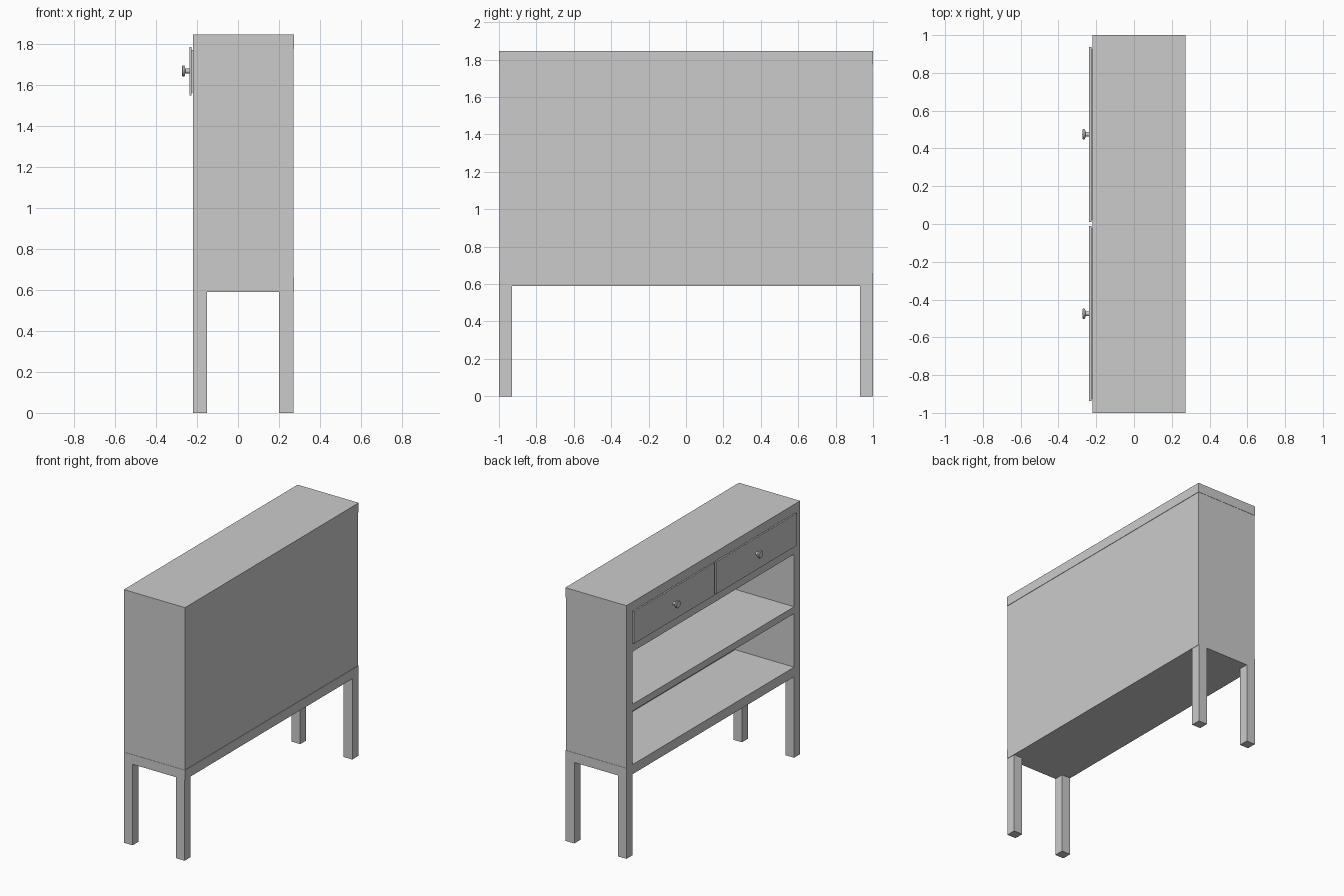
import bpy
import bmesh
from math import pi
from mathutils import Matrix

if "Cube" in bpy.data.objects:
    bpy.data.objects.remove(bpy.data.objects["Cube"])


def box(name, x, y, z):
    """Box from (min, max) ranges on each axis."""
    bm = bmesh.new()
    bmesh.ops.create_cube(bm, size=1)
    for v in bm.verts:
        for i, (lo, hi) in enumerate((x, y, z)):
            v.co[i] = lo if v.co[i] < 0 else hi
    me = bpy.data.meshes.new(name)
    bm.to_mesh(me)
    bm.free()
    ob = bpy.data.objects.new(name, me)
    bpy.context.collection.objects.link(ob)
    return ob


def lathe(name, profile, location, segments=32):
    """Spin (distance, radius) points around an axis pointing to -x."""
    bm = bmesh.new()
    vs = [bm.verts.new((-d, 0, r)) for d, r in profile]
    edges = [bm.edges.new(p) for p in zip(vs, vs[1:])]
    bmesh.ops.spin(bm, geom=vs + edges, cent=(0, 0, 0), axis=(1, 0, 0),
                   angle=2 * pi, steps=segments)
    bmesh.ops.remove_doubles(bm, verts=bm.verts, dist=1e-5)
    bmesh.ops.recalc_face_normals(bm, faces=bm.faces)
    bmesh.ops.transform(bm, matrix=Matrix.Translation(location), verts=bm.verts)
    me = bpy.data.meshes.new(name)
    bm.to_mesh(me)
    bm.free()
    ob = bpy.data.objects.new(name, me)
    bpy.context.collection.objects.link(ob)
    bpy.ops.object.select_all(action='DESELECT')
    ob.select_set(True)
    bpy.context.view_layer.objects.active = ob
    bpy.ops.object.shade_smooth_by_angle()
    return ob


X0, X1 = -0.22, 0.273   # open face and back of the cabinet
T = 0.07                # frame thickness

# Top and bottom boards
box("top_board", (X0, X1), (-1, 1), (1.775, 1.845))
box("bottom_board", (X0, X1), (-1, 1), (0.59, 0.66))

# Shelf under the drawers, middle shelf, back panel, drawer divider
box("drawer_shelf", (X0, 0.255), (-0.93, 0.93), (1.483, 1.553))
box("middle_shelf", (X0, 0.255), (-0.93, 0.93), (1.05, 1.10))
box("back_panel", (0.255, 0.27), (-0.93, 0.93), (0.66, 1.775))
box("drawer_divider", (X0, 0.255), (-0.035, 0.035), (1.553, 1.775))

# Knob outline: base at the drawer face, flared stem, rounded head
knob = [(0, 0), (0, 0.013), (0.008, 0.011), (0.02, 0.012), (0.022, 0.025),
        (0.025, 0.027), (0.032, 0.027), (0.036, 0.023), (0.037, 0)]

for side, s in (("left", 1), ("right", -1)):
    def span(a, b):
        return tuple(sorted((s * a, s * b)))

    # Side wall and legs
    box(side + "_side_wall", (X0, 0.27), span(0.93, 0.998), (0.66, 1.775))
    box(side + "_front_leg", (X0, X0 + T), span(0.93, 1), (0, 0.59))
    box(side + "_back_leg", (0.20, 0.27), span(0.93, 1), (0, 0.59))

    # Drawer front with a smaller backing, and its knob
    box(side + "_drawer_front", (-0.237, -0.226), span(0.011, 0.937), (1.548, 1.783))
    box(side + "_drawer_backing", (-0.226, X0), span(0.025, 0.923), (1.562, 1.769))
    lathe(side + "_knob", knob, (-0.237, s * 0.475, 1.667))
